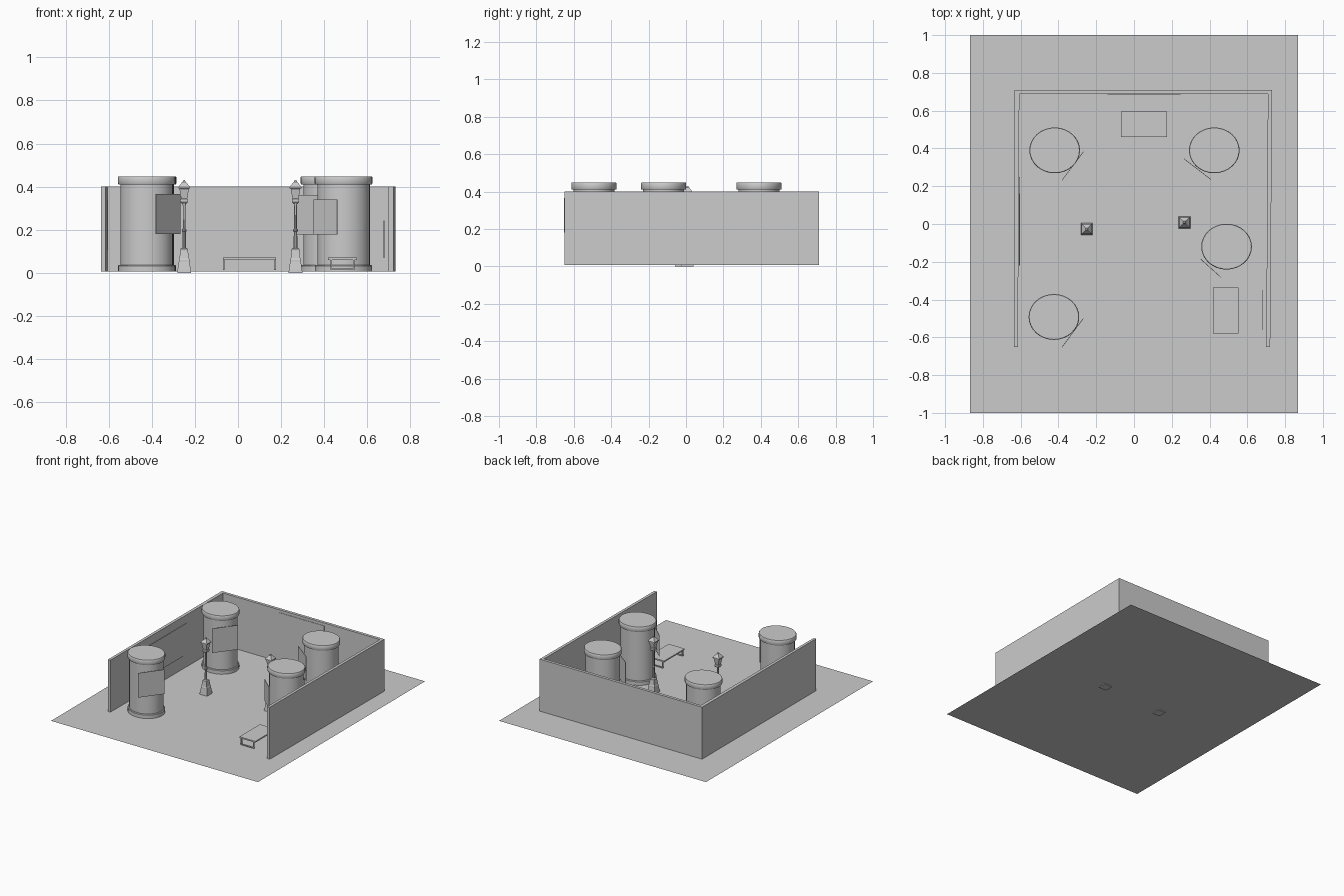
import bpy, bmesh, math
from mathutils import Vector

if "Cube" in bpy.data.objects:
    bpy.data.objects.remove(bpy.data.objects["Cube"])

FLOOR = 0.006


def make(name, bm, smooth=False):
    bmesh.ops.recalc_face_normals(bm, faces=bm.faces)
    me = bpy.data.meshes.new(name)
    bm.to_mesh(me)
    bm.free()
    ob = bpy.data.objects.new(name, me)
    bpy.context.collection.objects.link(ob)
    if smooth:
        bpy.ops.object.select_all(action='DESELECT')
        ob.select_set(True)
        bpy.context.view_layer.objects.active = ob
        bpy.ops.object.shade_smooth_by_angle(angle=math.radians(35))
    return ob


def add_prism(bm, outline, z0, z1):
    """Vertical extrusion of an xy outline."""
    f = bm.faces.new([bm.verts.new((x, y, z0)) for x, y in outline])
    top = bmesh.ops.extrude_face_region(bm, geom=[f])['geom']
    vs = [g for g in top if isinstance(g, bmesh.types.BMVert)]
    bmesh.ops.translate(bm, verts=vs, vec=(0, 0, z1 - z0))


def add_box(bm, x0, x1, y0, y1, z0, z1):
    add_prism(bm, [(x0, y0), (x1, y0), (x1, y1), (x0, y1)], z0, z1)


def add_stack(bm, profile, sides, turn=0.0, sy=1.0):
    """Closed stack of rings from (radius, z) pairs."""
    rings = []
    for r, z in profile:
        rings.append([bm.verts.new((r * math.cos(turn + math.tau * i / sides),
                                    r * sy * math.sin(turn + math.tau * i / sides), z))
                      for i in range(sides)])
    for a, b in zip(rings, rings[1:]):
        for i in range(sides):
            j = (i + 1) % sides
            bm.faces.new((a[i], a[j], b[j], b[i]))
    bm.faces.new(rings[0][::-1])
    bm.faces.new(rings[-1])


def panel(name, a, b, z0, z1, t=0.003):
    """Thin upright sheet between two plan points."""
    a, b = Vector(a), Vector(b)
    d = (b - a).normalized()
    n = Vector((-d.y, d.x)) * t / 2
    bm = bmesh.new()
    add_prism(bm, [a - n, b - n, b + n, a + n], z0, z1)
    make(name, bm)


# Ground sheet
bm = bmesh.new()
bm.faces.new([bm.verts.new((x, y, FLOOR)) for x, y in
              ((-0.868, -1), (0.868, -1), (0.868, 1), (-0.868, 1))])
make("ground_sheet", bm)

# U-shaped enclosing wall
bm = bmesh.new()
add_prism(bm, [(-0.635, -0.65), (-0.615, -0.65), (-0.607, 0.688), (0.709, 0.688),
               (0.70, -0.65), (0.721, -0.65), (0.731, 0.71), (-0.632, 0.71)], FLOOR, 0.40)
make("enclosing_wall", bm)

# Round columns with base and cap rings
column = [(0.133, FLOOR), (0.133, 0.032), (0.129, 0.036), (0.122, 0.036), (0.122, 0.41),
          (0.131, 0.41), (0.134, 0.415), (0.134, 0.443), (0.131, 0.448)]
for name, x, y in (("back_left", -0.42, 0.39), ("back_right", 0.425, 0.39),
                   ("middle_right", 0.49, -0.12), ("front_left", -0.424, -0.492)):
    bm = bmesh.new()
    add_stack(bm, column, 32, sy=0.905)
    make(name + "_column", bm, True).location = (x, y, 0)

# Posters on the columns
panel("front_left_poster", (-0.381, -0.652), (-0.268, -0.50), 0.18, 0.365)
panel("back_left_poster", (-0.381, 0.232), (-0.268, 0.382), 0.18, 0.365)
panel("back_right_poster", (0.265, 0.345), (0.408, 0.235), 0.177, 0.362)
panel("middle_right_poster", (0.352, -0.185), (0.46, -0.282), 0.178, 0.34)

# Posters on the walls
panel("back_wall_poster", (-0.14, 0.684), (0.245, 0.684), 0.13, 0.38)
panel("left_wall_poster", (-0.606, -0.22), (-0.606, 0.25), 0.105, 0.34)
panel("right_wall_poster", (0.678, -0.56), (0.678, -0.35), 0.068, 0.243)

# Benches: thin seat with a closed frame leg at each end
for name, x, y, turn in (("back_bench", 0.053, 0.528, 0), ("right_bench", 0.485, -0.458, 90)):
    bm = bmesh.new()
    L, W, t = 0.123, 0.067, 0.008
    add_box(bm, -L, L, -W, W, 0.06, 0.07)
    for s in (-1, 1):
        x0, x1 = sorted((s * L, s * (L - t)))
        for q in (-1, 1):
            y0, y1 = sorted((q * 0.056, q * (0.056 - t)))
            add_box(bm, x0, x1, y0, y1, 0.012, 0.06)
        add_box(bm, x0, x1, -0.048, 0.048, 0.012, 0.02)
    ob = make(name, bm)
    ob.location = (x, y, 0)
    ob.rotation_euler.z = math.radians(turn)

# Street lamps: stepped square plinth, slim post, flared lantern
k = math.sqrt(2)
plinth = [(0.032, 0), (0.031, 0.012), (0.025, 0.052), (0.025, 0.06), (0.022, 0.068),
          (0.018, 0.10), (0.018, 0.11), (0.01, 0.116)]
lantern = [(0.012, 0.322), (0.017, 0.328), (0.017, 0.342), (0.014, 0.345), (0.022, 0.39),
           (0.027, 0.392), (0.027, 0.398), (0.010, 0.42), (0.007, 0.422), (0.004, 0.43)]
post = [(0.009, 0.11), (0.008, 0.19), (0.011, 0.194), (0.011, 0.20),
        (0.006, 0.206), (0.006, 0.31), (0.010, 0.325)]
for name, x, y in (("left_lamp", -0.25, -0.027), ("right_lamp", 0.267, 0.008)):
    for part, prof, sides in (("plinth", plinth, 4), ("post", post, 10), ("lantern", lantern, 4)):
        bm = bmesh.new()
        if sides == 4:
            prof = [(r * k, z) for r, z in prof]
        add_stack(bm, prof, sides, math.pi / 4)
        make(name + "_" + part, bm, sides > 4).location = (x, y, 0)
